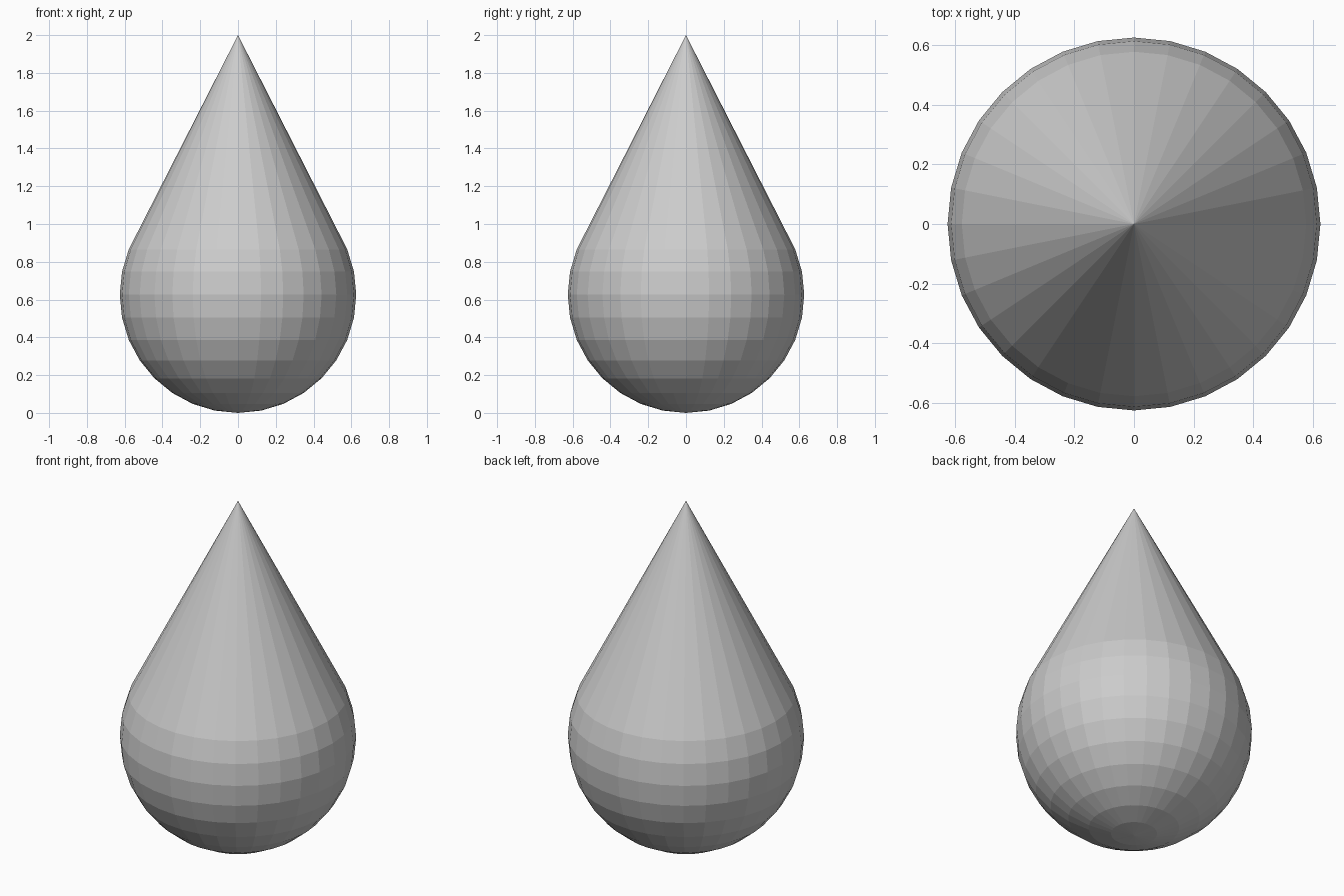
import bpy, bmesh

if "Cube" in bpy.data.objects:
    bpy.data.objects.remove(bpy.data.objects["Cube"])

SIDES, RINGS = 32, 16
RADIUS, HEIGHT = 0.626, 2.0

bm = bmesh.new()

# Round body: faceted sphere with its lowest point on the ground
bmesh.ops.create_uvsphere(bm, u_segments=SIDES, v_segments=RINGS, radius=RADIUS)
bmesh.ops.translate(bm, verts=bm.verts, vec=(0, 0, RADIUS))

# Cut the dome open above the second ring over the equator
dome = [v for v in bm.verts if v.co.z > RADIUS * 1.45]
bmesh.ops.delete(bm, geom=dome, context='VERTS')

# Pointed top: fan from the open rim to the tip
rim = [e for e in bm.edges if e.is_boundary]
tip = bm.verts.new((0, 0, HEIGHT))
for edge in rim:
    bm.faces.new((edge.verts[0], edge.verts[1], tip))
bmesh.ops.recalc_face_normals(bm, faces=bm.faces)

mesh = bpy.data.meshes.new("teardrop")
bm.to_mesh(mesh)
bm.free()
bpy.context.collection.objects.link(bpy.data.objects.new("teardrop", mesh))
